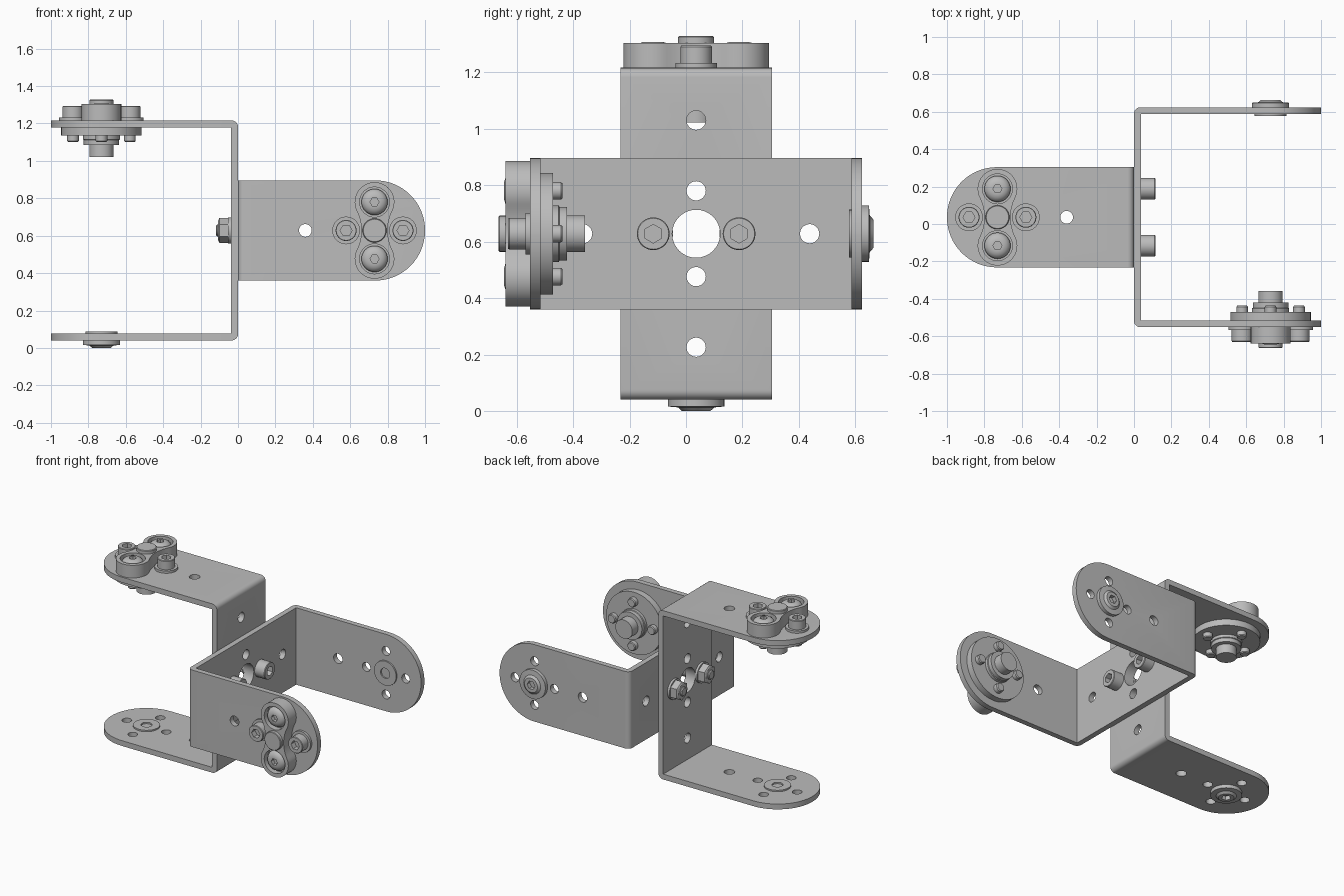
import bpy, bmesh, math
from mathutils import Matrix, Vector

if "Cube" in bpy.data.objects:
    bpy.data.objects.remove(bpy.data.objects["Cube"], do_unlink=True)

steel = bpy.data.materials.new("grey_steel")
steel.use_nodes = True
GREY = (0.5, 0.5, 0.5, 1)
steel.diffuse_color = GREY
steel.node_tree.nodes["Principled BSDF"].inputs["Base Color"].default_value = GREY

T = 0.037           # sheet thickness
HALF = 0.588        # half of the gap between the outer arm faces
WIDE = 0.268        # half width of the sheet
HUB = 0.73          # distance from web to the pivot
BOLT = 0.152        # bolt circle radius
CENTRE = Vector((0, 0.036, 0.628))
move = Matrix.Translation


def finish(name, bm, matrix, smooth=True):
    bmesh.ops.recalc_face_normals(bm, faces=bm.faces)
    mesh = bpy.data.meshes.new(name)
    bm.to_mesh(mesh)
    bm.free()
    mesh.materials.append(steel)
    obj = bpy.data.objects.new(name, mesh)
    bpy.context.collection.objects.link(obj)
    obj.matrix_world = matrix
    if smooth:
        shade(obj)
    return obj


def shade(obj):
    bpy.ops.object.select_all(action="DESELECT")
    obj.select_set(True)
    bpy.context.view_layer.objects.active = obj
    bpy.ops.object.shade_smooth_by_angle(angle=math.radians(30))


def lathe(name, profile, matrix, segs=36):
    """Turn (radius, height) rings; a third entry makes that ring hexagonal."""
    bm = bmesh.new()
    rings = []
    for r, h, *hexagon in profile:
        ring = []
        for i in range(segs):
            a = math.tau * i / segs
            k = r
            if hexagon:
                k = r * math.cos(math.pi / 6) / math.cos(a % (math.pi / 3) - math.pi / 6)
            ring.append(bm.verts.new((k * math.cos(a), k * math.sin(a), h)))
        rings.append(ring)
    for lo, hi in zip(rings, rings[1:]):
        for i in range(segs):
            j = (i + 1) % segs
            bm.faces.new((lo[i], lo[j], hi[j], hi[i]))
    bm.faces.new(rings[0][::-1])
    bm.faces.new(rings[-1])
    return finish(name, bm, matrix)


def prism(outline, depth):
    """Extrude an outline of 3D points along a vector."""
    bm = bmesh.new()
    face = bm.faces.new([bm.verts.new(p) for p in outline])
    new = bmesh.ops.extrude_face_region(bm, geom=[face])["geom"]
    bmesh.ops.translate(bm, vec=depth, verts=[v for v in new if isinstance(v, bmesh.types.BMVert)])
    return bm


def drill(obj, holes):
    """Cut cylinders given as (radius, length, local matrix)."""
    bm = bmesh.new()
    for r, length, m in holes:
        bmesh.ops.create_cone(bm, cap_ends=True, segments=32, radius1=r, radius2=r, depth=length, matrix=m)
    cutter = finish("hole_cutter", bm, obj.matrix_world, False)
    cutter.hide_render = True
    mod = obj.modifiers.new("holes", "BOOLEAN")
    mod.operation, mod.solver, mod.object = "DIFFERENCE", "EXACT", cutter
    bpy.context.view_layer.objects.active = obj
    bpy.ops.object.modifier_apply(modifier=mod.name)
    bpy.data.objects.remove(cutter, do_unlink=True)
    shade(obj)


def bracket(name, frame):
    # U-shaped sheet with rounded bends and half-round arm ends
    u = [(1, HALF), (0, HALF), (0, -HALF), (1, -HALF),
         (1, T - HALF), (T, T - HALF), (T, HALF - T), (1, HALF - T)]
    bm = prism([(x, -WIDE, z) for x, z in u], (0, 2 * WIDE, 0))

    def edges(x, axis, outer):
        found = []
        for e in bm.edges:
            a, b = (v.co for v in e.verts)
            if abs(a.x - x) < 1e-4 and abs(b.x - x) < 1e-4 and abs((b - a)[axis]) > 1e-3:
                if not outer or abs(a.z) > HALF - 1e-3:
                    found.append(e)
        return found

    bmesh.ops.bevel(bm, geom=edges(0, 1, True), offset=0.034, segments=6, profile=0.5, affect="EDGES")
    ends = [e for e in edges(1, 2, False) if abs(e.verts[0].co.y - e.verts[1].co.y) < 1e-4]
    bmesh.ops.bevel(bm, geom=ends, offset=WIDE - 0.001, segments=16, profile=0.5, affect="EDGES")
    sheet = finish(name + "_bracket", bm, frame, False)

    # bolt holes in arms and web
    turn = Matrix.Rotation(math.pi / 2, 4, "Y")
    holes = [(0.034, 2, move((0.36, 0, 0))), (0.085, 0.2, turn)]
    for s in (-1, 1):
        holes += [(0.034, 0.2, move((0, 0, s * 0.402)) @ turn),
                  (0.034, 0.2, move((0, 0, s * BOLT)) @ turn),
                  (0.034, 0.2, move((0, s * BOLT, 0)) @ turn),
                  (0.031, 0.2, move((HUB + s * BOLT, 0, -HALF))),
                  (0.031, 0.2, move((HUB, s * BOLT, -HALF)))]
    drill(sheet, holes)

    # idler bushing on the plain arm
    pivot = frame @ move((HUB, 0, 0))
    lathe(name + "_idler_bushing",
          [(0.03, -0.6, 1), (0.03, -0.628, 1), (0.05, -0.628), (0.065, -0.615), (0.1, -0.612),
           (0.1, -HALF), (0.085, -HALF), (0.085, -0.541), (0.035, -0.541), (0.035, -0.565)], pivot)

    # round horn, hub and shaft inside the driven arm
    lathe(name + "_horn_disc",
          [(0.065, -0.133), (0.065, -0.07), (0.095, -0.07), (0.095, -0.043), (0.1, -0.04),
           (0.1, -0.02), (0.215, -0.02), (0.215, 0.024)],
          pivot @ move((0, 0, HALF - T - 0.024)), 64)

    # two-lobed clamp on the outside of the driven arm
    top = pivot @ move((0, 0, HALF))
    big, fillet, off = 0.106, 0.234, 0.304
    tilt = math.atan2(BOLT, off)
    half = []
    for i in range(29):
        a = -tilt + (math.pi + 2 * tilt) * i / 28
        half.append((big * math.cos(a), BOLT + big * math.sin(a), 0))
    for i in range(1, 12):
        a = tilt - 2 * tilt * i / 12
        half.append((-off + fillet * math.cos(a), fillet * math.sin(a), 0))
    outline = half + [(-x, -y, 0) for x, y, z in half]
    clamp = finish(name + "_clamp", prism(outline, (0, 0, 0.088)), top, False)
    drill(clamp, [(0.08, 0.08, move((0, s * BOLT, 0.088))) for s in (-1, 1)])
    lathe(name + "_clamp_pin", [(0.064, 0.02), (0.064, 0.108), (0.06, 0.112)], top)

    for s, side in ((-1, "a"), (1, "b")):
        # domed screws sunk in the clamp
        lathe(f"{name}_dome_screw_{side}",
              [(0.07, 0.04), (0.07, 0.062), (0.062, 0.077), (0.048, 0.087), (0.032, 0.092),
               (0.024, 0.092, 1), (0.024, 0.065, 1)], top @ move((0, s * BOLT, 0)))
        # socket screws on washers beside the clamp
        lathe(f"{name}_socket_screw_{side}",
              [(0.074, 0), (0.074, 0.016), (0.056, 0.016), (0.056, 0.074), (0.053, 0.078),
               (0.032, 0.078, 1), (0.032, 0.04, 1)], top @ move((s * BOLT, 0, 0)))
        # screw tips poking through the horn
        for axis, at in (("u", (s * BOLT, 0, 0)), ("v", (0, s * BOLT, 0))):
            lathe(f"{name}_screw_tip_{axis}_{side}",
                  [(0.026, -0.115), (0.031, -0.109), (0.031, -0.06)], top @ move(at), 24)


# left bracket lies with arms front and back, right bracket with arms above and below
base = move(CENTRE)
bracket("left", base @ Matrix(((1, 0, 0, 0), (0, 0, -1, 0), (0, 1, 0, 0), (0, 0, 0, 1))))
bracket("right", base @ Matrix(((-1, 0, 0, 0), (0, -1, 0, 0), (0, 0, 1, 0), (0, 0, 0, 1))))

# bolts and nuts joining the two webs
for s, side in ((-1, "front"), (1, "back")):
    bolt = base @ move((0, s * BOLT, 0)) @ Matrix.Rotation(math.pi / 2, 4, "Y")
    lathe("web_bolt_" + side,
          [(0.026, -0.118), (0.031, -0.112), (0.031, T), (0.058, T), (0.058, 0.11),
           (0.055, 0.114), (0.033, 0.114, 1), (0.033, 0.075, 1)], bolt)
    lathe("web_nut_" + side,
          [(0.05, -0.107), (0.066, -0.1, 1), (0.066, -0.053, 1), (0.07, -0.053), (0.07, -T)], bolt)
